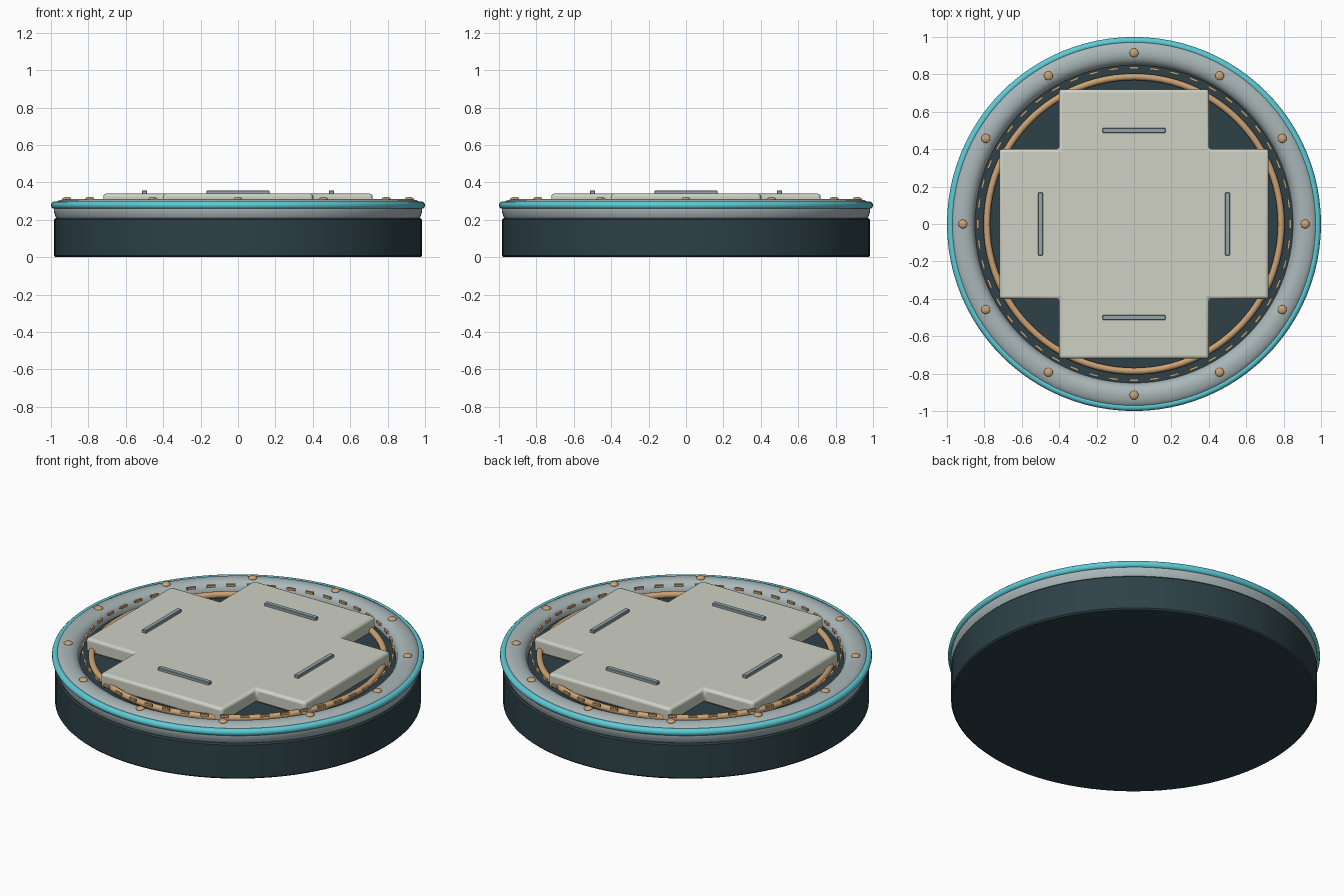
import bpy, bmesh, math
from mathutils import Matrix

if "Cube" in bpy.data.objects:
    bpy.data.objects.remove(bpy.data.objects["Cube"])

def mat(name, col):
    m = bpy.data.materials.new(name)
    m.diffuse_color = (*col, 1)
    m.use_nodes = True
    m.node_tree.nodes["Principled BSDF"].inputs["Base Color"].default_value = m.diffuse_color
    return m

DARK = mat("dark_teal", (0.026, 0.053, 0.063))
METAL = mat("pale_metal", (0.40, 0.47, 0.48))
CYAN = mat("cyan", (0.11, 0.60, 0.68))
TAN = mat("tan", (0.60, 0.36, 0.17))
IVORY = mat("ivory", (0.62, 0.64, 0.56))
SLOT = mat("slot_grey", (0.30, 0.38, 0.41))

def finish(ob, m, smooth=True):
    ob.data.materials.append(m)
    if smooth:
        bpy.ops.object.select_all(action='DESELECT')
        ob.select_set(True)
        bpy.context.view_layer.objects.active = ob
        bpy.ops.object.shade_smooth_by_angle(angle=math.radians(35))
    return ob

def from_bmesh(name, bm, m, smooth=True):
    bmesh.ops.recalc_face_normals(bm, faces=bm.faces)
    me = bpy.data.meshes.new(name)
    bm.to_mesh(me)
    bm.free()
    ob = bpy.data.objects.new(name, me)
    bpy.context.collection.objects.link(ob)
    return finish(ob, m, smooth)

def lathe(name, profile, m, closed=False, n=96):
    bm = bmesh.new()
    vs = [bm.verts.new((r, 0, z)) for r, z in profile]
    es = [bm.edges.new(p) for p in zip(vs, vs[1:])]
    if closed:
        es.append(bm.edges.new((vs[-1], vs[0])))
    bmesh.ops.spin(bm, geom=vs + es, axis=(0, 0, 1), cent=(0, 0, 0),
                   angle=math.tau, steps=n, use_duplicate=False)
    bmesh.ops.remove_doubles(bm, verts=bm.verts, dist=1e-5)
    return from_bmesh(name, bm, m)

def torus(name, major, minor, z, m):
    bpy.ops.mesh.primitive_torus_add(major_radius=major, minor_radius=minor, location=(0, 0, z),
                                     major_segments=96, minor_segments=12)
    ob = bpy.context.object
    ob.name = name
    return finish(ob, m)

def box(name, size, loc, rot, m):
    bm = bmesh.new()
    bmesh.ops.create_cube(bm, size=1, matrix=Matrix.Diagonal((*size, 1)))
    ob = from_bmesh(name, bm, m, False)
    ob.location = loc
    ob.rotation_euler.z = rot
    return ob

def bevel(ob, w, seg=2):
    b = ob.modifiers.new("bevel", 'BEVEL')
    b.width, b.segments = w, seg

# dark drum with its recessed floor
lathe("base_drum", [(0, 0), (0.975, 0), (0.983, 0.008), (0.983, 0.202), (0.975, 0.21),
                    (0.87, 0.21), (0.87, 0.25), (0, 0.25)], DARK)

# rounded metal rim
lathe("metal_rim", [(0.965, 0.20), (0.975, 0.215), (0.985, 0.245), (0.985, 0.275), (0.972, 0.295),
                    (0.95, 0.306), (0.92, 0.312), (0.893, 0.309), (0.87, 0.298), (0.856, 0.28),
                    (0.85, 0.255), (0.85, 0.22), (0.86, 0.20)], METAL, True)

# trim rings
torus("cyan_trim", 0.98, 0.02, 0.278, CYAN)
torus("tan_ring", 0.787, 0.018, 0.272, TAN)

# rivets round the rim
for i in range(12):
    a = math.tau * i / 12
    bpy.ops.mesh.primitive_uv_sphere_add(segments=16, ring_count=8, radius=0.024,
        location=(0.915 * math.cos(a), 0.915 * math.sin(a), 0.311))
    ob = bpy.context.object
    ob.name = f"rivet_{i + 1}"
    ob.scale.z = 0.5
    finish(ob, TAN)

# dashes between rim and tan ring
for i in range(48):
    a = math.tau * i / 48
    box(f"dash_{i + 1}", (0.012, 0.048, 0.014),
        (0.835 * math.cos(a), 0.835 * math.sin(a), 0.303), a, TAN)

# cross-shaped top plate
L, W = 0.72, 0.40
bm = bmesh.new()
pts = []
for k in range(4):
    c, s = round(math.cos(k * math.pi / 2)), round(math.sin(k * math.pi / 2))
    pts += [(x * c - y * s, x * s + y * c) for x, y in ((L, -W), (L, W), (W, W))]
f = bm.faces.new([bm.verts.new((x, y, 0.255)) for x, y in pts])
ext = bmesh.ops.extrude_face_region(bm, geom=[f])
bmesh.ops.translate(bm, vec=(0, 0, 0.085), verts=[v for v in ext["geom"] if isinstance(v, bmesh.types.BMVert)])
bevel(from_bmesh("cross_plate", bm, IVORY), 0.016, 3)

# grip bar on each arm
for k in range(4):
    a = k * math.pi / 2
    bevel(box(f"grip_bar_{k + 1}", (0.028, 0.336, 0.022),
              (0.5 * math.cos(a), 0.5 * math.sin(a), 0.346), a, SLOT), 0.003, 1)
